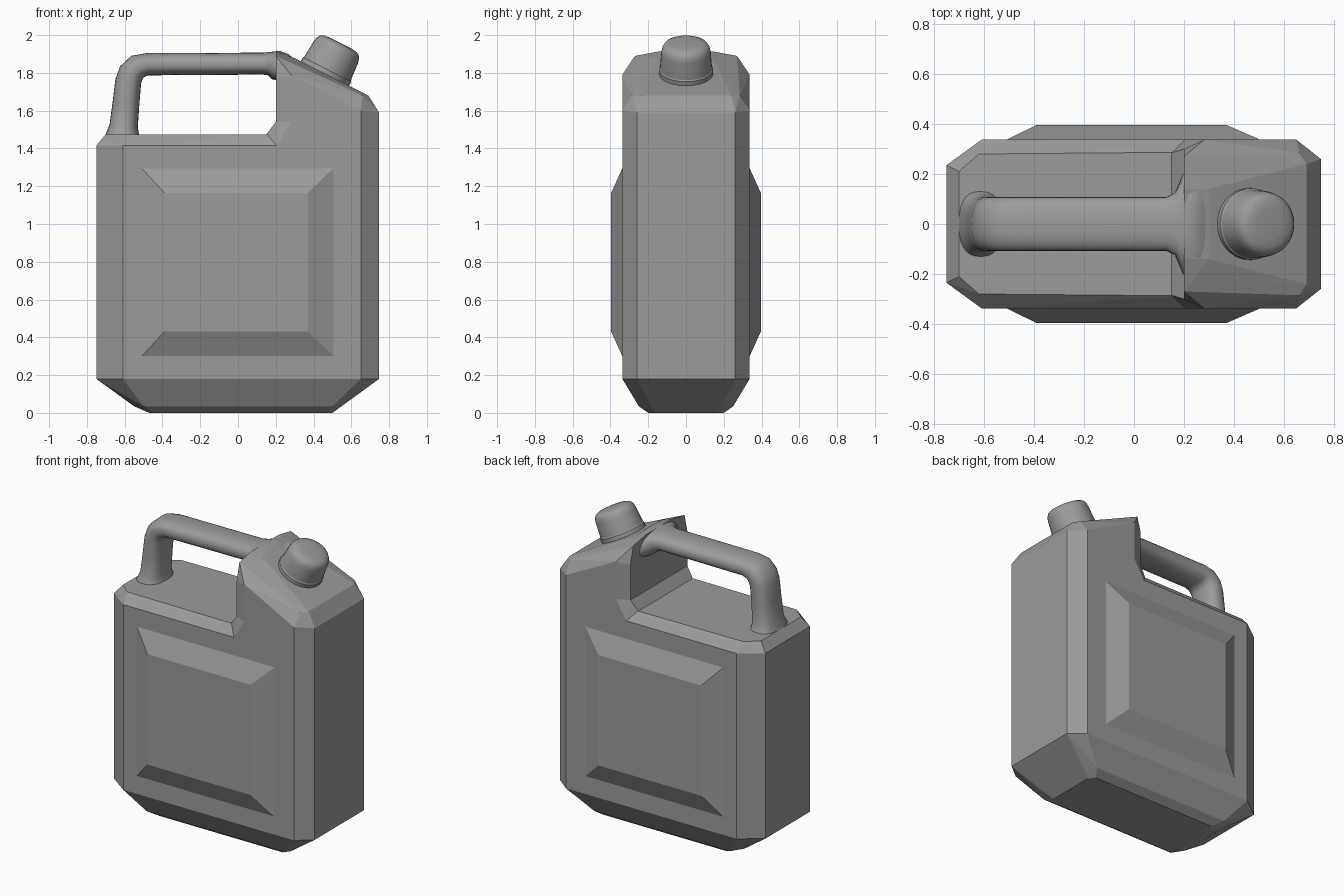
import bpy, bmesh, math
from mathutils import Vector, Matrix

if "Cube" in bpy.data.objects:
    bpy.data.objects.remove(bpy.data.objects["Cube"])

# Dark grey plastic for every part
plastic = bpy.data.materials.new("dark_plastic")
plastic.diffuse_color = (.33, .33, .33, 1)
plastic.use_nodes = True
plastic.node_tree.nodes["Principled BSDF"].inputs["Base Color"].default_value = plastic.diffuse_color


def add_object(name, bm):
    bmesh.ops.recalc_face_normals(bm, faces=bm.faces)
    mesh = bpy.data.meshes.new(name)
    bm.to_mesh(mesh)
    bm.free()
    mesh.materials.append(plastic)
    obj = bpy.data.objects.new(name, mesh)
    bpy.context.collection.objects.link(obj)
    return obj


def hull(name, points):
    bm = bmesh.new()
    for p in points:
        bm.verts.new(p)
    res = bmesh.ops.convex_hull(bm, input=bm.verts)
    loose = {g for g in res["geom_interior"] + res["geom_unused"]
             if isinstance(g, bmesh.types.BMVert)}
    bmesh.ops.delete(bm, geom=list(loose), context='VERTS')
    bmesh.ops.dissolve_limit(bm, angle_limit=0.01, verts=bm.verts, edges=bm.edges)
    return add_object(name, bm)


def both(points):
    """Mirror points across the y = 0 plane."""
    return [(x, s * y, z) for x, y, z in points for s in (1, -1)]


def skin(name, rings):
    """Bridge closed rings of equal length and cap the ends."""
    bm = bmesh.new()
    vr = [[bm.verts.new(p) for p in r] for r in rings]
    n = len(vr[0])
    for a, b in zip(vr, vr[1:]):
        for i in range(n):
            j = (i + 1) % n
            bm.faces.new((a[i], a[j], b[j], b[i]))
    bm.faces.new(vr[0])
    bm.faces.new(vr[-1])
    return add_object(name, bm)


def smooth(obj, angle):
    bpy.ops.object.select_all(action='DESELECT')
    obj.select_set(True)
    bpy.context.view_layer.objects.active = obj
    bpy.ops.object.shade_smooth_by_angle(angle=math.radians(angle))


# Lower body: chamfered octagonal can with a shelf on the left
body = hull("can_body", both([
    (-.47, .15, 0), (-.44, .20, 0), (.47, .20, 0), (.50, .16, 0),
    (-.55, .17, .035), (-.50, .25, .035), (.50, .25, .035), (.545, .19, .035),
    (-.75, .235, .18), (-.61, .337, .18), (.65, .337, .18), (.747, .26, .18),
    (-.75, .235, 1.415), (-.61, .337, 1.415), (.65, .337, 1.415), (.747, .26, 1.415),
    (-.70, .21, 1.475), (-.62, .28, 1.475), (.20, .287, 1.475)]))

# Shoulder tower under the spout
tower = hull("spout_tower", both([
    (.20, .30, 1.415), (.28, .337, 1.415), (.65, .337, 1.415), (.747, .26, 1.415),
    (.20, .30, 1.77), (.28, .337, 1.79), (.65, .337, 1.60), (.747, .26, 1.59),
    (.20, .27, 1.89), (.20, .14, 1.914), (.30, .14, 1.878),
    (.66, .285, 1.68), (.69, .24, 1.68)]))

# Sloped fillet where the tower meets the shelf
fillet = hull("tower_fillet", both([
    (.15, .285, 1.475), (.20, .30, 1.54), (.205, .337, 1.415), (.28, .337, 1.54),
    (.15, .285, 1.44), (.29, .337, 1.40), (.29, .337, 1.54)]))

# Raised panels on the two broad sides
panels = [hull("side_panel", [(x, s * y, z) for x0, x1, z0, z1, y in (
    (-.51, .505, .30, 1.295, .337), (-.39, .37, .43, 1.165, .396),
    (-.51, .505, .30, 1.295, .30))
    for x in (x0, x1) for z in (z0, z1)]) for s in (-1, 1)]

# Join the faceted parts into one shell
for part in [tower, fillet] + panels:
    mod = body.modifiers.new("join", 'BOOLEAN')
    mod.operation = 'UNION'
    mod.solver = 'EXACT'
    mod.object = part
    bpy.context.view_layer.objects.active = body
    bpy.ops.object.modifier_apply(modifier=mod.name)
    bpy.data.objects.remove(part)

# Carry handle: oval section swept along a bent path (x, z, thickness, width)
path = [(-.61, 1.44, .10, .15), (-.611, 1.475, .088, .13), (-.605, 1.52, .075, .112),
        (-.593, 1.64, .071, .108), (-.581, 1.755, .069, .108), (-.566, 1.798, .069, .108),
        (-.532, 1.833, .066, .108), (-.48, 1.846, .059, .108), (.13, 1.849, .058, .108),
        (.165, 1.849, .062, .125), (.20, 1.842, .078, .20), (.235, 1.83, .076, .24),
        (.30, 1.795, .06, .25)]
rings = []
for i, (x, z, t, w) in enumerate(path):
    a, b = path[max(i - 1, 0)], path[min(i + 1, len(path) - 1)]
    d = Vector((b[0] - a[0], 0, b[1] - a[1])).normalized()
    n = Vector((-d.z, 0, d.x))
    ring = []
    for k in range(28):
        ang = math.tau * k / 28
        c, s = math.cos(ang), math.sin(ang)
        u = math.copysign(abs(c) ** .8, c) * w
        v = math.copysign(abs(s) ** .8, s) * t
        ring.append(Vector((x, u, z)) + n * v)
    rings.append(ring)
smooth(skin("handle", rings), 50)

# Tilted neck and screw cap, turned around their axis
place = Matrix.Translation((.465, 0, 1.805)) @ Matrix.Rotation(math.radians(27), 4, 'Y')


def lathe(name, profile, steps=40):
    obj = skin(name, [[place @ Vector((r * math.cos(math.tau * k / steps),
                                       r * math.sin(math.tau * k / steps), h))
                       for k in range(steps)] for r, h in profile])
    smooth(obj, 35)


lathe("neck", [(.143, -.06), (.143, .015), (.135, .025)])
lathe("cap", [(.138, .02), (.131, .115), (.126, .14), (.115, .158), (.095, .168), (.06, .172)])
